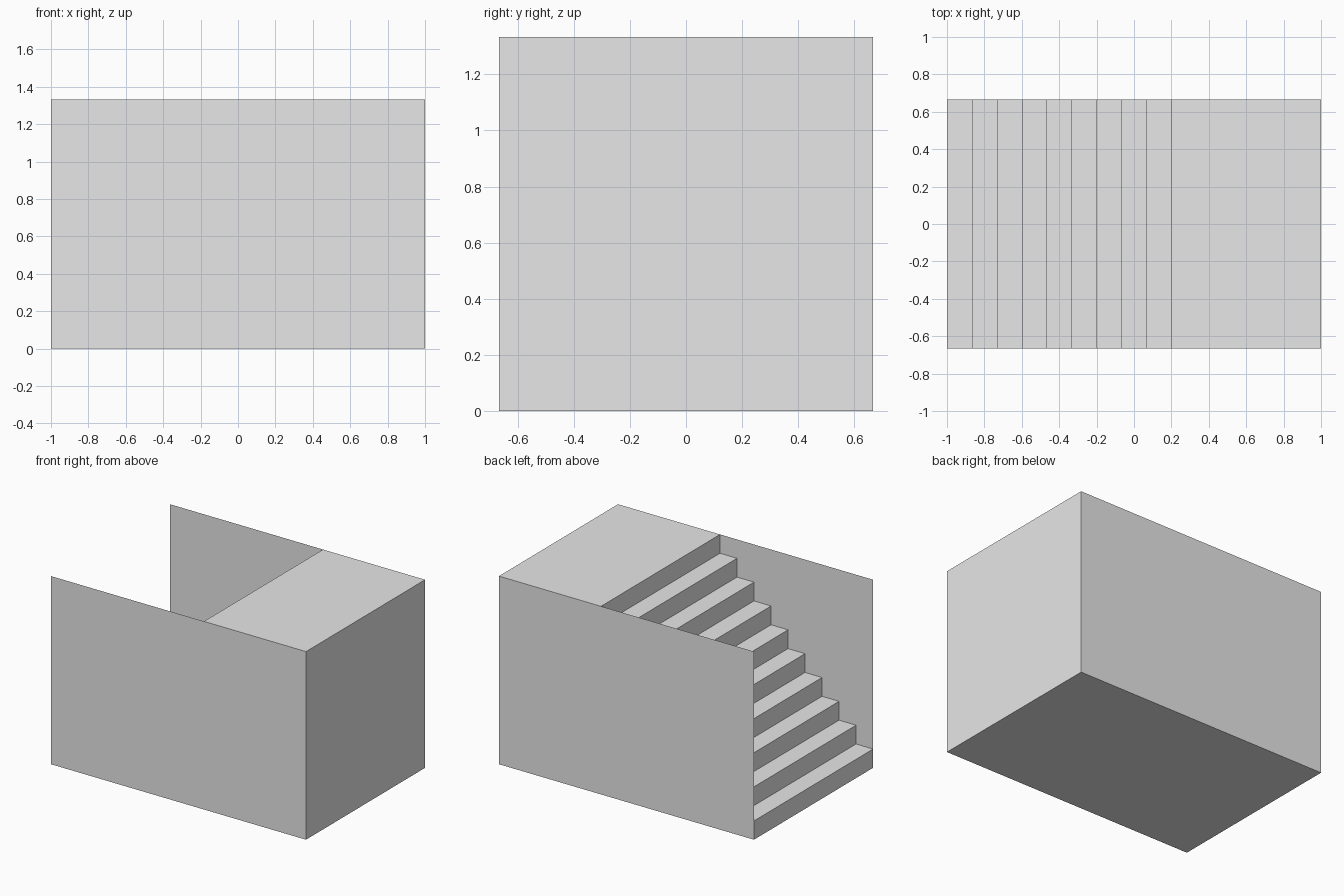
import bpy

cube = bpy.data.objects.get("Cube")
if cube:
    bpy.data.objects.remove(cube, do_unlink=True)

STEPS = 10
RISE = 2 / 15          # riser height, equal to tread depth
HALF_W = 2 / 3
HEIGHT = STEPS * RISE

# Single plain grey
grey = bpy.data.materials.new("plain grey")
grey.use_nodes = True
colour = (0.8, 0.8, 0.8, 1)
grey.diffuse_color = colour
grey.node_tree.nodes["Principled BSDF"].inputs["Base Color"].default_value = colour


def add_object(name, verts, faces):
    mesh = bpy.data.meshes.new(name)
    mesh.from_pydata(verts, [], faces)
    mesh.materials.append(grey)
    obj = bpy.data.objects.new(name, mesh)
    bpy.context.collection.objects.link(obj)
    return obj


# Stair flight with landing, end face and underside: a profile swept across the width
profile = []
for i in range(STEPS):
    x = -1 + i * RISE
    profile += [(x, i * RISE), (x, (i + 1) * RISE)]
profile += [(1, HEIGHT), (1, 0)]
n = len(profile)
verts = [(x, y, z) for y in (-HALF_W, HALF_W) for x, z in profile]
faces = [(i, (i + 1) % n, (i + 1) % n + n, i + n) for i in range(n)]
add_object("stair_flight", verts, faces)

# Thin full-height side walls closing both sides of the flight
for name, y, order in (("front_wall", -HALF_W, (0, 1, 2, 3)),
                       ("back_wall", HALF_W, (3, 2, 1, 0))):
    corners = [(-1, y, 0), (1, y, 0), (1, y, HEIGHT), (-1, y, HEIGHT)]
    add_object(name, corners, [order])
